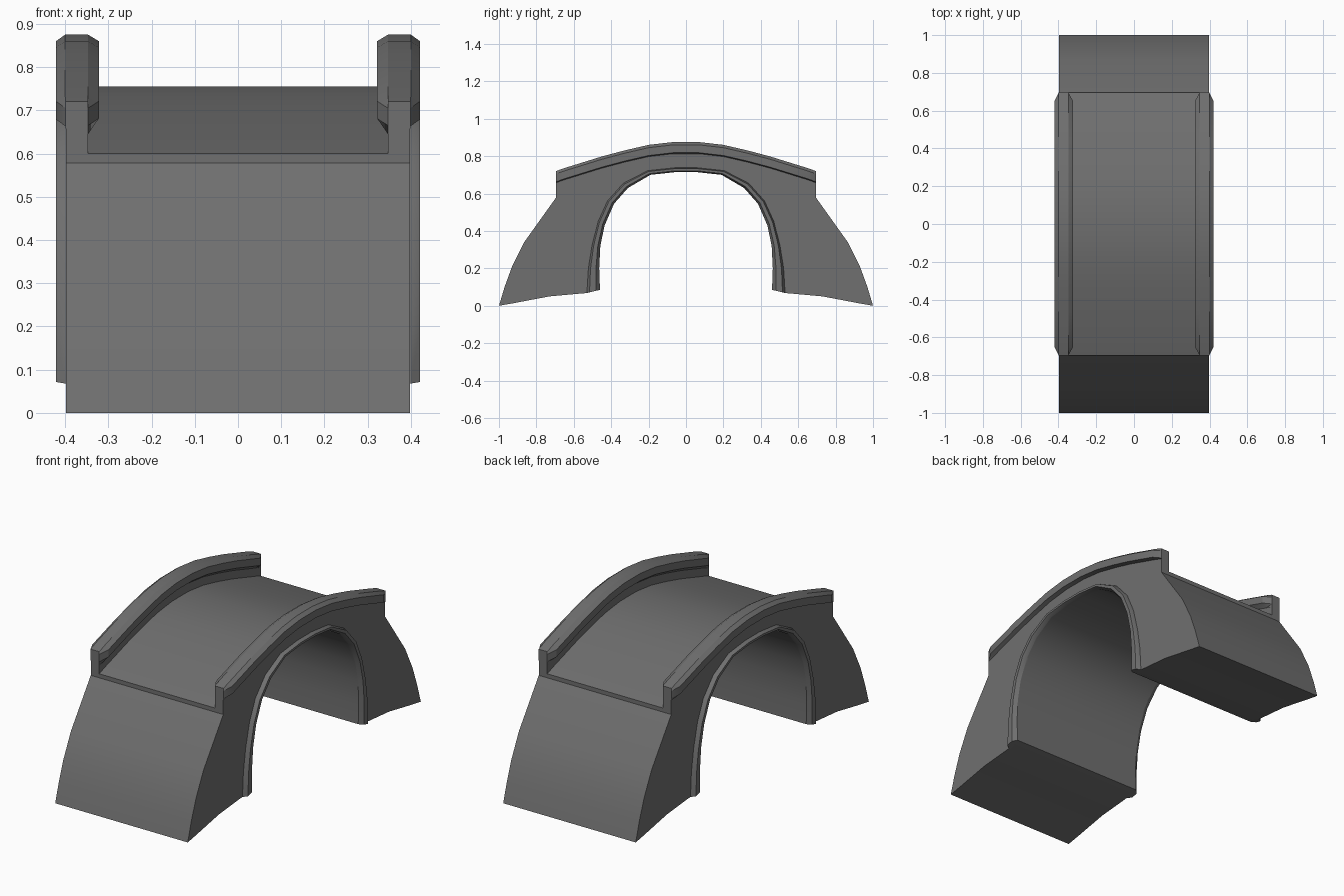
import bpy, bmesh

if "Cube" in bpy.data.objects:
    bpy.data.objects.remove(bpy.data.objects["Cube"])

stone = bpy.data.materials.new("dark_stone")
stone.diffuse_color = (.16, .16, .16, 1)
stone.use_nodes = True
stone.node_tree.nodes["Principled BSDF"].inputs["Base Color"].default_value = stone.diffuse_color


def loft(name, rings):
    """Skin a list of matching closed sections and cap both ends."""
    bm = bmesh.new()
    rows = [[bm.verts.new(p) for p in ring] for ring in rings]
    n = len(rows[0])
    for a, b in zip(rows, rows[1:]):
        for i in range(n):
            j = (i + 1) % n
            bm.faces.new((a[i], a[j], b[j], b[i]))
    bm.faces.new(rows[0])
    bm.faces.new(rows[-1])
    bmesh.ops.recalc_face_normals(bm, faces=bm.faces[:])
    mesh = bpy.data.meshes.new(name)
    bm.to_mesh(mesh)
    bm.free()
    mesh.shade_smooth()
    mesh.set_sharp_from_angle(angle=0.5)
    mesh.materials.append(stone)
    bpy.context.collection.objects.link(bpy.data.objects.new(name, mesh))


def mirrored(half):
    """Full curve from its -y half, which ends on the centre line."""
    return half + [(-y, z) for y, z in reversed(half) if y != 0]


def both_sides(name, rings):
    for label, s in (("right", 1), ("left", -1)):
        loft(f"{name}_{label}", [[(s * x, y, z) for x, y, z in r] for r in rings])


# Half curves in the side view: rail crest, outer slope, arch opening, trim edge
crest = mirrored([(-.695, .72), (-.65, .736), (-.45, .798), (-.33, .83), (-.2, .86), (-.07, .875), (0, .875)])
slope = [(-1, 0), (-.97, .1), (-.93, .21), (-.865, .34), (-.695, .578)]
arch = mirrored([(-.46, .085), (-.464, .2), (-.458, .32), (-.435, .43), (-.385, .545),
                 (-.31, .63), (-.19, .7), (-.06, .714), (0, .714)])
trim = mirrored([(-.53, .068), (-.522, .2), (-.503, .32), (-.47, .45), (-.42, .56),
                 (-.335, .655), (-.205, .722), (-.06, .738), (0, .738)])

# Bridge body: one side profile extruded across the width
DECK = -.12
deck = [(y, z + DECK) for y, z in crest]
foot = [(-.93, .012), (-.73, .05), (-.53, .068)]
profile = (slope + deck + [(-y, z) for y, z in reversed(slope)]
           + [(-y, z) for y, z in foot] + arch[::-1] + foot[::-1])
loft("bridge_body", [[(x, y, z) for y, z in profile] for x in (-.398, .398)])

# Parapet walls on both edges of the deck
both_sides("parapet_wall", [[(.347, y, z - .14), (.398, y, z - .14), (.398, y, z - .03), (.347, y, z - .03)]
                            for y, z in crest])

# Chamfered coping that narrows to the wall thickness at each end
coping = [(.347, 0), (.4, 0), (.421, -.015), (.421, -.057), (.4, -.062), (.347, -.075), (.322, -.055), (.322, -.015)]
rings = []
for y, z in crest:
    end = abs(y) > .69
    rings.append([(min(max(x, .347), .399) if end else x, y, z + d) for x, d in coping])
both_sides("parapet_coping", rings)

# Raised, chamfered trim around the arch opening
rings = []
for (yi, zi), (yo, zo) in zip(arch, trim):
    def at(t):
        return yi + (yo - yi) * t, zi + (zo - zi) * t
    rings.append([(x, *at(t)) for x, t in ((.39, 1), (.4, 1), (.421, .8), (.421, .3), (.4, 0), (.39, 0))])
both_sides("arch_trim", rings)
